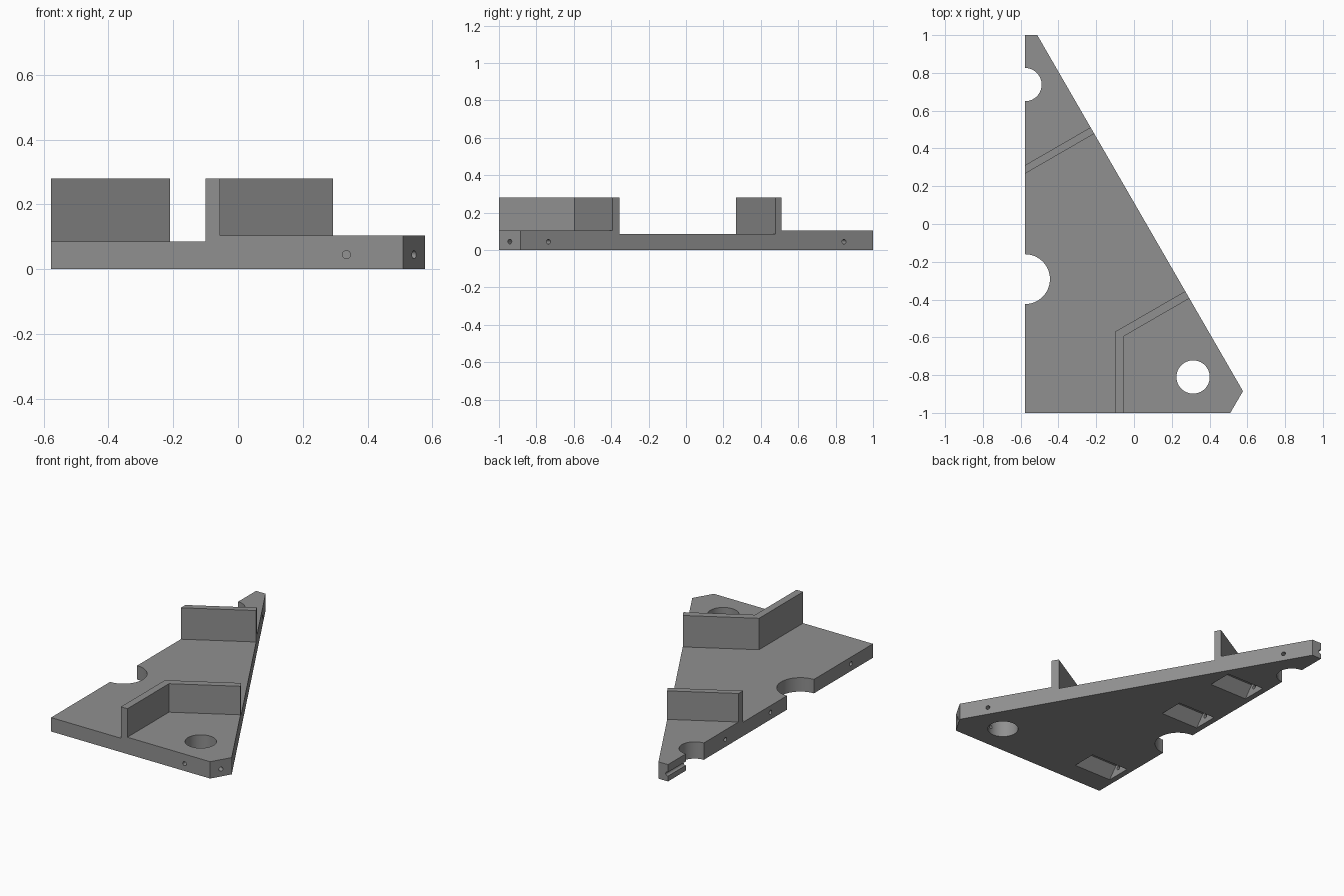
import bpy, bmesh, math
from mathutils import Vector

if "Cube" in bpy.data.objects:
    bpy.data.objects.remove(bpy.data.objects["Cube"])

grey = bpy.data.materials.new("plain grey")
grey.diffuse_color = (0.28, 0.28, 0.28, 1)
grey.use_nodes = True
grey.node_tree.nodes["Principled BSDF"].inputs["Base Color"].default_value = grey.diffuse_color


def make_object(name, bm):
    bmesh.ops.recalc_face_normals(bm, faces=bm.faces)
    mesh = bpy.data.meshes.new(name)
    bm.to_mesh(mesh)
    bm.free()
    mesh.materials.append(grey)
    obj = bpy.data.objects.new(name, mesh)
    bpy.context.collection.objects.link(obj)
    return obj


def prism(name, points, direction):
    """Extrude a closed 3D outline along a direction."""
    bm = bmesh.new()
    face = bm.faces.new([bm.verts.new(p) for p in points])
    top = bmesh.ops.extrude_face_region(bm, geom=[face])["geom"]
    verts = [v for v in top if isinstance(v, bmesh.types.BMVert)]
    bmesh.ops.translate(bm, verts=verts, vec=direction)
    return make_object(name, bm)


def slab(name, outline, z0, z1):
    return prism(name, [(x, y, z0) for x, y in outline], (0, 0, z1 - z0))


def rod(name, start, end, radius, sides):
    """Cylinder between two points."""
    start, end = Vector(start), Vector(end)
    axis = end - start
    turn = axis.to_track_quat("Z", "Y")
    ring = [start + turn @ Vector((radius * math.cos(2 * math.pi * i / sides),
                                   radius * math.sin(2 * math.pi * i / sides), 0))
            for i in range(sides)]
    return prism(name, ring, axis)


LEFT, MID_TOP, RIM_TOP, WALL_TOP, HOLE_Z = -0.577, 0.086, 0.104, 0.28, 0.045

# Full-height block in the plate outline
bracket = slab("walled_plate", [(LEFT, -1), (0.51, -1), (0.577, -0.885),
                                (-0.512, 1), (LEFT, 1)], 0, WALL_TOP)

# Space around the two upright walls
cutters = [
    slab("middle_clearance", [(-1, -2), (-0.10, -2), (-0.10, -0.57), (1, 0.065),
                              (1, 1.177), (-1, 0.022)], MID_TOP, 1),
    slab("back_clearance", [(-1, 0.067), (1, 1.222), (1, 2), (-1, 2)], RIM_TOP, 1),
    slab("corner_clearance", [(-0.055, -2), (2, -2), (2, 0.592),
                              (-0.055, -0.595)], RIM_TOP, 1),
]

# Round openings through the plate
for x, y, r in [(0.313, -0.81, 0.088), (LEFT, -0.292, 0.132), (LEFT, 0.738, 0.088)]:
    cutters.append(rod("round_opening", (x, y, -0.5), (x, y, 0.5), r, 64))

# Screw holes from the outer edges into the round openings
c, s = math.cos(math.pi / 6), 0.5
for x, y, dx, dy, length in [(0.335, -1, 0, 1, 0.15), (0.543, -0.942, -c, s, 0.2),
                             (0.49, -0.735, -c, -s, 0.16), (-0.423, 0.845, -c, -s, 0.13),
                             (LEFT + 0.003, 1, 0, -1, 0.22)]:
    start = (x - 0.03 * dx, y - 0.03 * dy, HOLE_Z)
    cutters.append(rod("screw_hole", start, (x + length * dx, y + length * dy, HOLE_Z), 0.0125, 24))

# Underside pockets with screw holes to the left edge
for y in (-0.785, 0.0, 0.44):
    section = [(-0.08, -0.002), (0.08, -0.002), (0.022, 0.068), (-0.022, 0.068)]
    cutters.append(prism("pocket", [(-0.54, y + a, z) for a, z in section], (0.26, 0, 0)))
    cutters.append(rod("edge_hole", (-0.65, y, HOLE_Z), (-0.5, y, HOLE_Z), 0.0125, 24))

# Cut everything, then drop the cutters
for cutter in cutters:
    mod = bracket.modifiers.new("cut", "BOOLEAN")
    mod.operation, mod.solver, mod.object = "DIFFERENCE", "EXACT", cutter
bpy.context.view_layer.update()
result = bpy.data.meshes.new_from_object(
    bracket.evaluated_get(bpy.context.evaluated_depsgraph_get()))
bracket.modifiers.clear()
bracket.data = result
for cutter in cutters:
    bpy.data.objects.remove(cutter)

# Smooth the round bores only
bpy.ops.object.select_all(action="DESELECT")
bracket.select_set(True)
bpy.context.view_layer.objects.active = bracket
bpy.ops.object.shade_smooth_by_angle(angle=math.radians(25))
